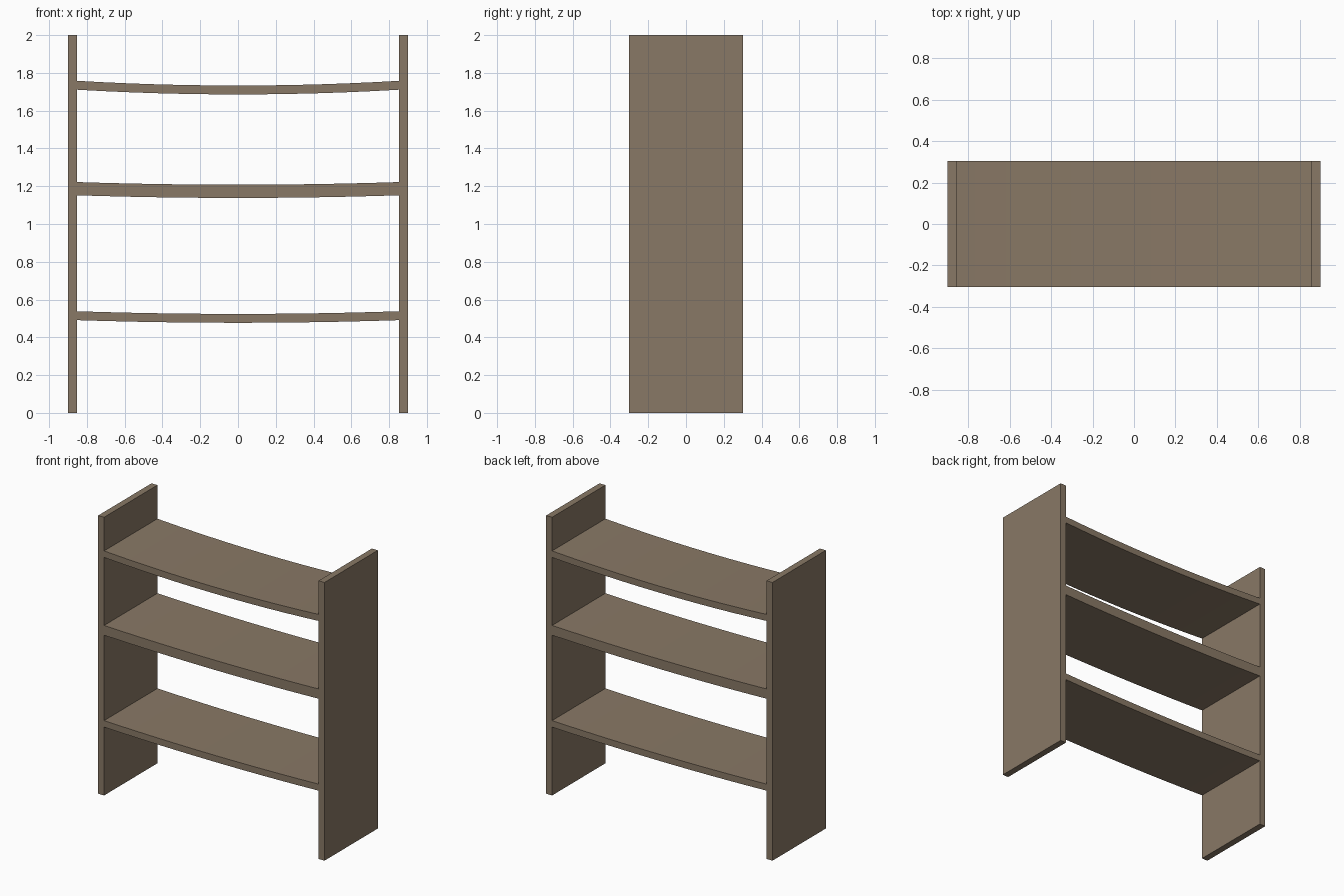
import bpy
import bmesh

if "Cube" in bpy.data.objects:
    bpy.data.objects.remove(bpy.data.objects["Cube"])

HALF_W, PANEL_T, HALF_D, HEIGHT = 0.90, 0.047, 0.303, 2.0
INNER = HALF_W - PANEL_T

wood = bpy.data.materials.new("brown_wood")
wood.diffuse_color = (0.25, 0.19, 0.132, 1)
wood.use_nodes = True
wood.node_tree.nodes["Principled BSDF"].inputs["Base Color"].default_value = wood.diffuse_color


def extruded(name, profile, smooth=False):
    """Extrude an (x, z) outline through the full depth."""
    bm = bmesh.new()
    face = bm.faces.new([bm.verts.new((x, -HALF_D, z)) for x, z in profile])
    geo = bmesh.ops.extrude_face_region(bm, geom=[face])["geom"]
    verts = [v for v in geo if isinstance(v, bmesh.types.BMVert)]
    bmesh.ops.translate(bm, verts=verts, vec=(0, 2 * HALF_D, 0))
    bmesh.ops.recalc_face_normals(bm, faces=bm.faces)
    mesh = bpy.data.meshes.new(name)
    bm.to_mesh(mesh)
    bm.free()
    mesh.materials.append(wood)
    ob = bpy.data.objects.new(name, mesh)
    bpy.context.collection.objects.link(ob)
    if smooth:
        bpy.ops.object.select_all(action='DESELECT')
        ob.select_set(True)
        bpy.context.view_layer.objects.active = ob
        bpy.ops.object.shade_smooth_by_angle()
    return ob


# Upright side panels
for side, name in ((-1, "left_panel"), (1, "right_panel")):
    a, b = side * INNER, side * HALF_W
    extruded(name, [(a, 0), (b, 0), (b, HEIGHT), (a, HEIGHT)])


# Sagging shelves: top height at the ends, thickness, sag at the middle
def shelf(name, top, thick, sag, n=12):
    curve = []
    for i in range(n + 1):
        t = 2 * i / n - 1
        curve.append((INNER * t, top - sag * (1 - t * t)))
    under = [(x, z - thick) for x, z in curve]
    extruded(name, under + curve[::-1], smooth=True)


shelf("lower_shelf", 0.538, 0.047, 0.014)
shelf("middle_shelf", 1.222, 0.070, 0.014)
shelf("upper_shelf", 1.758, 0.047, 0.025)
